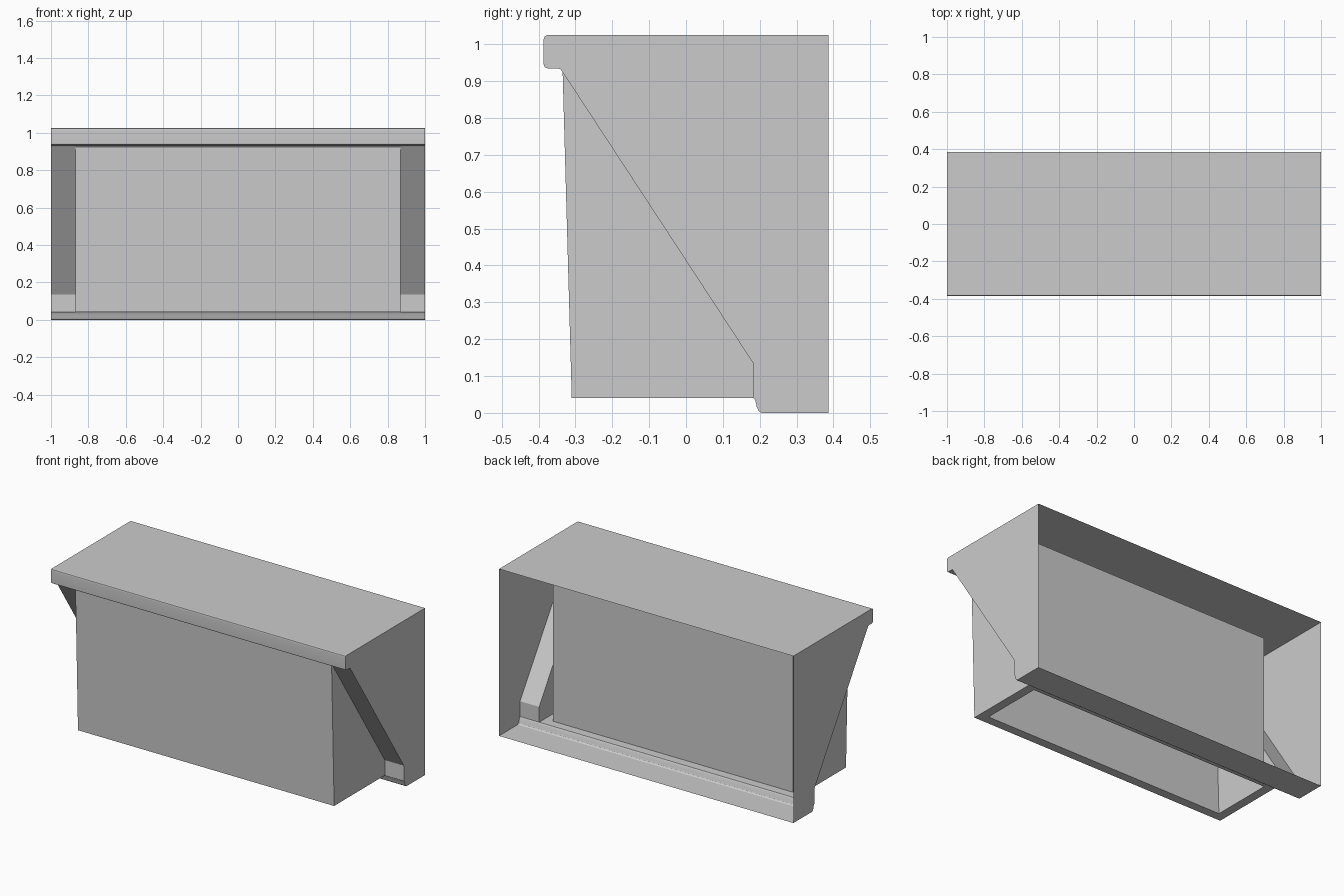
import bpy, bmesh

cube = bpy.data.objects.get("Cube")
if cube:
    bpy.data.objects.remove(cube)

grey = bpy.data.materials.new("plain_grey")
grey.use_nodes = True
colour = (0.6, 0.6, 0.6, 1)
grey.diffuse_color = colour
grey.node_tree.nodes["Principled BSDF"].inputs["Base Color"].default_value = colour

W, B = 1.0, 0.87               # half widths of the housing and the front bay
BACK, TOP, LEDGE = 0.386, 1.025, 0.041
WALL = 0.055                   # gap between the bay and its inner lining


def sheet(name, faces):
    """Thin surface from a list of polygons, welded where they meet."""
    bm = bmesh.new()
    for pts in faces:
        bm.faces.new([bm.verts.new(p) for p in pts])
    bmesh.ops.remove_doubles(bm, verts=bm.verts, dist=0.0005)
    bmesh.ops.recalc_face_normals(bm, faces=bm.faces)
    mesh = bpy.data.meshes.new(name)
    bm.to_mesh(mesh)
    bm.free()
    obj = bpy.data.objects.new(name, mesh)
    bpy.context.collection.objects.link(obj)
    mesh.materials.append(grey)
    bpy.ops.object.select_all(action='DESELECT')
    obj.select_set(True)
    bpy.context.view_layer.objects.active = obj
    bpy.ops.object.shade_smooth_by_angle(angle=0.55)
    # Keep the broad faces flat and the shading change inside the small rounds
    mod = obj.modifiers.new("flat_broad_faces", "WEIGHTED_NORMAL")
    mod.keep_sharp = True


def sweep(profile, x0, x1):
    """Quads that carry a (y, z) profile from x0 to x1."""
    return [[(x0, *a), (x1, *a), (x1, *b), (x0, *b)]
            for a, b in zip(profile, profile[1:])]


# Profiles of the roof with its rounded lip, the sloping brace and the foot
roof = [(BACK, TOP), (-0.376, TOP), (-0.383, 1.022), (-0.386, 1.015),
        (-0.386, 0.945), (-0.383, 0.938), (-0.376, 0.935),
        (-0.35, 0.935), (-0.341, 0.933), (-0.335, 0.925)]
brace = [roof[-1], (0.182, 0.135), (0.182, LEDGE)]
foot = [brace[-1], (0.188, 0.034), (0.192, 0.016), (0.197, 0.005),
        (0.205, 0), (BACK, 0)]

sheet("roof_and_lip", sweep(roof, -W, W))
sheet("back_foot", sweep(foot, -W, W))
for side, s in (("left", 1), ("right", -1)):
    sheet(side + "_brace", sweep(brace, s * B, s * W))
    sheet(side + "_wall", [[(s * W, *p) for p in roof + brace[1:] + foot[1:]]])

# Front bay: leaning panel, two cheeks and a rim round the open underside
bay_side = [(-0.335, 0.935), (-0.31, LEDGE), brace[2], brace[1]]
low_front, low_back = bay_side[1], bay_side[2]
# The lining is a lidded box inside the bay, open at the bottom
I, LID, LINING_BACK = B - WALL, TOP - WALL, brace[2][0] - WALL
lining_side = [(-0.282, LID), (low_front[0] + WALL, LEDGE),
               (LINING_BACK, LEDGE), (LINING_BACK, LID)]

bay = sweep(bay_side[:2], -B, B)
for s in (1, -1):
    bay.append([(s * B, *p) for p in bay_side])
    bay.append([(s * B, *low_front), (s * I, *lining_side[1]),
                (s * I, *lining_side[2]), (s * B, *low_back)])
for outer, inner in ((low_front, lining_side[1]), (low_back, lining_side[2])):
    bay.append([(-B, *outer), (B, *outer), (I, *inner), (-I, *inner)])
sheet("front_bay", bay)

lining = sweep(lining_side[:2], -I, I)
lining += sweep(lining_side[2:] + lining_side[:1], -I, I)
for s in (1, -1):
    lining.append([(s * I, *p) for p in lining_side])
sheet("inner_lining", lining)
